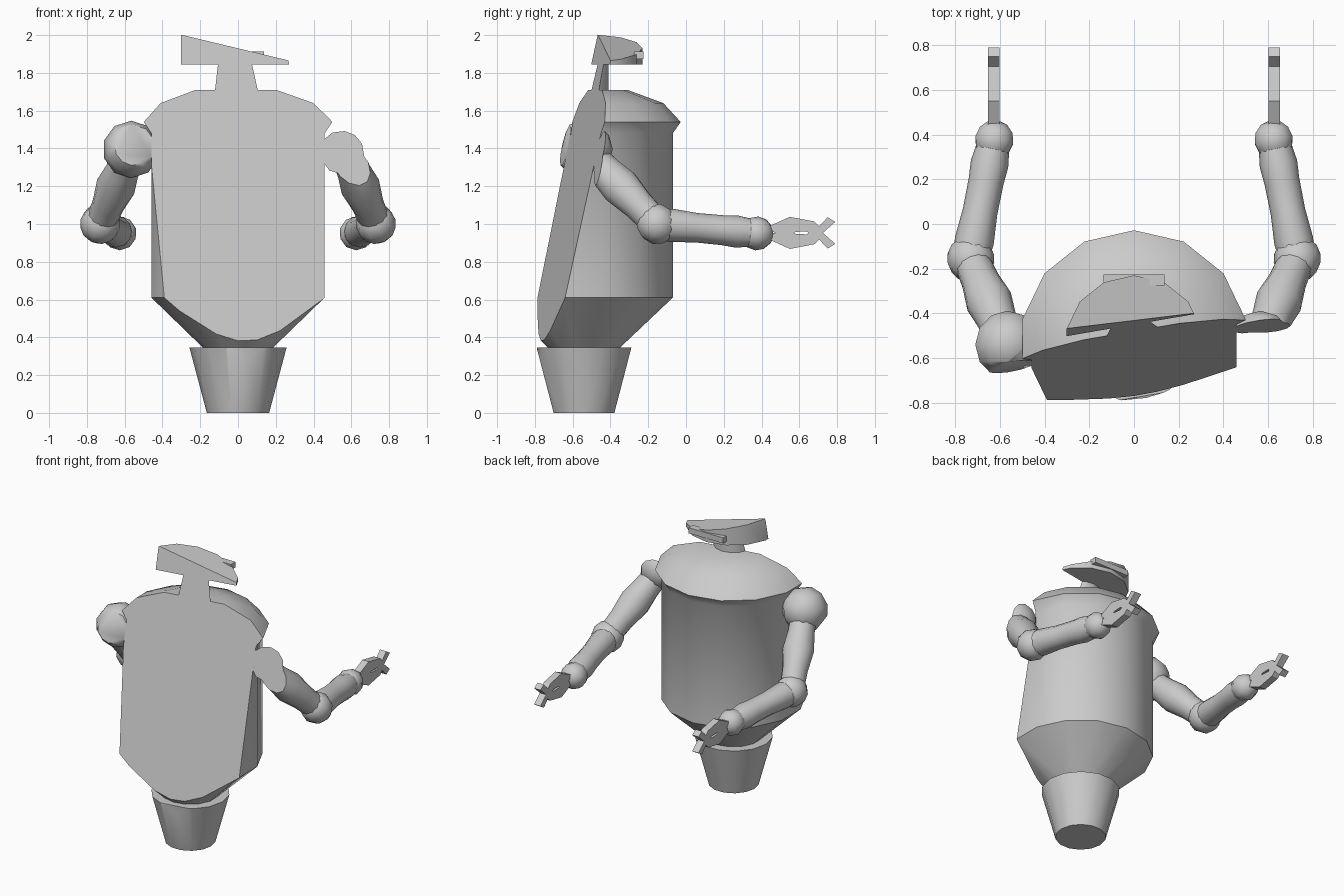
import bpy, bmesh, math
from mathutils import Vector, Matrix

if "Cube" in bpy.data.objects:
    bpy.data.objects.remove(bpy.data.objects["Cube"])

CY = -0.54  # y of the body's axis

grey = bpy.data.materials.new("plain grey")
grey.diffuse_color = (0.6, 0.6, 0.6, 1)
grey.use_nodes = True
grey.node_tree.nodes["Principled BSDF"].inputs["Base Color"].default_value = grey.diffuse_color


def finish(name, bm, smooth=35):
    bmesh.ops.recalc_face_normals(bm, faces=bm.faces[:])
    mesh = bpy.data.meshes.new(name)
    bm.to_mesh(mesh)
    bm.free()
    mesh.materials.append(grey)
    ob = bpy.data.objects.new(name, mesh)
    bpy.context.collection.objects.link(ob)
    bpy.ops.object.select_all(action='DESELECT')
    ob.select_set(True)
    bpy.context.view_layer.objects.active = ob
    if smooth:
        bpy.ops.object.shade_smooth_by_angle(angle=math.radians(smooth))
    return ob


def slice_off(bm, co, no):
    """Remove everything on the normal side of a plane and cap the opening."""
    geom = bm.verts[:] + bm.edges[:] + bm.faces[:]
    bmesh.ops.bisect_plane(bm, geom=geom, plane_co=co, plane_no=no,
                           clear_outer=True, dist=1e-5)
    rim = [e for e in bm.edges if e.is_boundary]
    if rim:
        bmesh.ops.holes_fill(bm, edges=rim, sides=0)


def front_cut(bm):
    # slanted plane y = -0.852 + 0.172 x + 0.218 z
    slice_off(bm, (0, -0.852, 0), Vector((0.172, -1, 0.218)).normalized())


def lathe(bm, profile, sides, matrix, phase=0.0):
    """Closed solid of revolution about local z from (radius, height) pairs."""
    rings = []
    for r, h in profile:
        rings.append([bm.verts.new(matrix @ Vector((
            r * math.cos(phase + 2 * math.pi * i / sides),
            r * math.sin(phase + 2 * math.pi * i / sides), h)))
            for i in range(sides)])
    for a, b in zip(rings, rings[1:]):
        for i in range(sides):
            j = (i + 1) % sides
            bm.faces.new((a[i], a[j], b[j], b[i]))
    bm.faces.new(rings[0][::-1])
    bm.faces.new(rings[-1])


def body_part(name, profile, phase=math.pi / 2, top=None):
    bm = bmesh.new()
    lathe(bm, profile, 14, Matrix.Translation((0, CY, 0)), phase)
    if top:
        slice_off(bm, *top)
    front_cut(bm)
    return finish(name, bm)


# Base, torso with domed shoulders, neck, and head with a sideways sloping top
body_part("base", [(0.165, 0), (0.257, 0.345)], phase=0)
body_part("torso", [(0.19, 0.345), (0.47, 0.61), (0.47, 1.48),
                    (0.512, 1.54), (0.42, 1.64), (0.23, 1.71)])
body_part("neck", [(0.13, 1.70), (0.13, 1.85)])
body_part("head", [(0.31, 1.845), (0.31, 2.1)],
          top=((0, 0, 1.93), Vector((0.24, 0, 1)).normalized()))

# Visor block on the back of the head
bm = bmesh.new()
bmesh.ops.create_cube(bm, size=1, matrix=Matrix.Translation((0, -0.25, 1.893))
                      @ Matrix.Diagonal((0.275, 0.05, 0.04, 1)))
finish("visor", bm, 0)


def joint(name, centre, radius, direction):
    bm = bmesh.new()
    turn = direction.to_track_quat('Z', 'Y').to_matrix().to_4x4()
    bmesh.ops.create_uvsphere(bm, u_segments=10, v_segments=6, radius=radius,
                              matrix=Matrix.Translation(centre) @ turn)
    front_cut(bm)
    finish(name, bm, 50)


def limb(name, a, b, radii):
    """Tapered limb from a to b; radii are (fraction, radius) pairs."""
    bm = bmesh.new()
    d = b - a
    m = Matrix.Translation(a) @ d.to_track_quat('Z', 'Y').to_matrix().to_4x4()
    lathe(bm, [(r, t * d.length) for t, r in radii], 12, m)
    front_cut(bm)
    finish(name, bm, 40)


def claw(name, x):
    """Flat two-pronged gripper with a slit, given as its upper half."""
    cz = 0.953
    outer = [(0.44, 0.035), (0.55, 0.085), (0.68, 0.06), (0.705, 0.035),
             (0.75, 0.083), (0.79, 0.058), (0.725, 0.0)]
    inner = [(0.65, 0.0), (0.64, 0.008), (0.58, 0.005), (0.57, 0.0),
             (0.475, 0.0), (0.44, 0.012)]
    bm = bmesh.new()
    for s in (1, -1):
        bm.faces.new([bm.verts.new((x - 0.025, y, cz + s * h))
                      for y, h in (outer + inner)[::s]])
    bmesh.ops.remove_doubles(bm, verts=bm.verts[:], dist=1e-4)
    out = bmesh.ops.extrude_face_region(bm, geom=bm.faces[:],
                                        use_keep_orig=True)
    bmesh.ops.translate(bm, vec=(0.05, 0, 0), verts=[
        g for g in out["geom"] if isinstance(g, bmesh.types.BMVert)])
    finish(name, bm, 0)


# Arms: shoulder, upper arm, elbow, forearm, wrist and claw on each side
for side, s in (("left", -1), ("right", 1)):
    shoulder = Vector((s * 0.565, CY, 1.395))
    elbow = Vector((s * 0.73, -0.155, 1.0))
    wrist = Vector((s * 0.625, 0.375, 0.95))
    upper, fore = elbow - shoulder, wrist - elbow
    joint(side + "_shoulder", shoulder, 0.152, Vector((0, 1, 0)))
    limb(side + "_upper_arm", shoulder, elbow,
         [(0.1, 0.085), (0.3, 0.09), (0.5, 0.105), (0.75, 0.085), (1, 0.08)])
    joint(side + "_elbow", elbow, 0.108, upper)
    limb(side + "_forearm", elbow, wrist,
         [(0, 0.08), (0.15, 0.088), (0.4, 0.078), (0.65, 0.079),
          (0.8, 0.085), (1, 0.07)])
    joint(side + "_wrist", wrist, 0.09, fore)
    claw(side + "_claw", s * 0.627)
